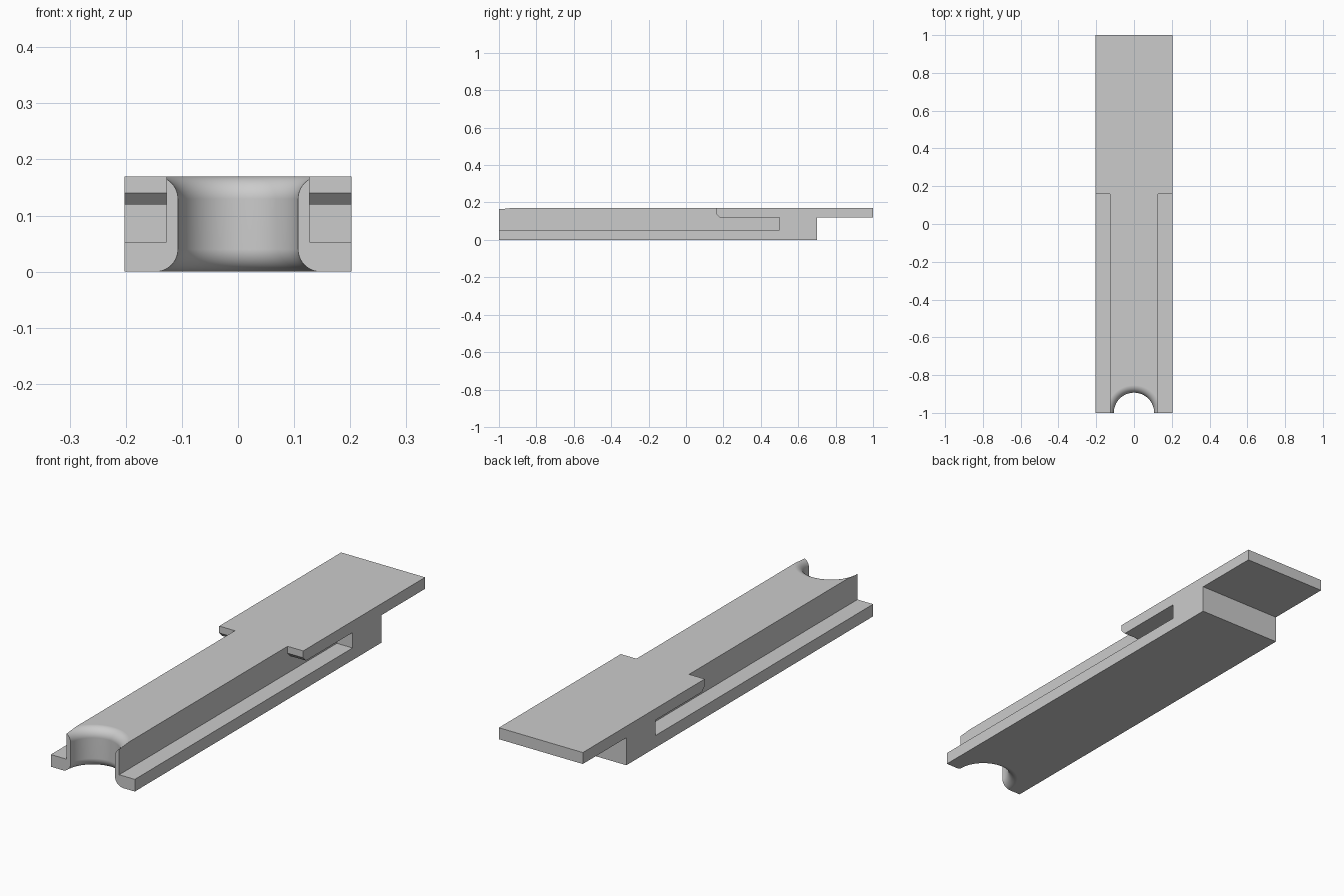
import bpy, bmesh, math
from mathutils import Vector, Matrix

cube = bpy.data.objects.get("Cube")
if cube:
    bpy.data.objects.remove(cube, do_unlink=True)

HALF_W, WEB, TOP = 0.2025, 0.127, 0.17
FLANGE, LIP = 0.053, 0.12


def make_object(name, bm):
    bmesh.ops.recalc_face_normals(bm, faces=bm.faces[:])
    mesh = bpy.data.meshes.new(name)
    bm.to_mesh(mesh)
    bm.free()
    obj = bpy.data.objects.new(name, mesh)
    bpy.context.collection.objects.link(obj)
    return obj


def prism(name, profile, x0, x1):
    """Extrude a (y, z) side profile from x0 to x1."""
    bm = bmesh.new()
    face = bm.faces.new([bm.verts.new((x0, y, z)) for y, z in profile])
    out = bmesh.ops.extrude_face_region(bm, geom=[face])
    verts = [v for v in out["geom"] if isinstance(v, bmesh.types.BMVert)]
    bmesh.ops.translate(bm, verts=verts, vec=(x1 - x0, 0, 0))
    return make_object(name, bm)


def lathe(name, profile, center, steps):
    """Revolve a closed-to-axis (r, z) profile about a vertical axis."""
    bm = bmesh.new()
    verts = [bm.verts.new((r, 0, z)) for r, z in profile]
    edges = [bm.edges.new(pair) for pair in zip(verts, verts[1:])]
    bmesh.ops.spin(bm, geom=verts + edges, cent=(0, 0, 0), axis=(0, 0, 1),
                   angle=math.tau, steps=steps)
    bmesh.ops.remove_doubles(bm, verts=bm.verts[:], dist=1e-5)
    bmesh.ops.translate(bm, verts=bm.verts[:], vec=center)
    return make_object(name, bm)


# Solid bar with the thin tongue at the back
bar = prism("slide_bar", [(-1, 0), (0.7, 0), (0.7, LIP), (1, LIP), (1, TOP), (-1, TOP)],
            -HALF_W, HALF_W)

# Side channels, running under the chamfered lips
channel = [(-1.1, FLANGE), (0.5, FLANGE), (0.5, LIP), (0.18, LIP),
           (0.16, LIP + 0.02), (0.16, 0.3), (-1.1, 0.3)]
cutters = [prism("channel_cutter", channel, s * WEB, s * 0.3) for s in (-1, 1)]

# Round front notch with rolled top and bottom rims
R, F, N = 0.107, 0.04, 10
rim = [(R + F * (1 - math.cos(a)), F * (1 - math.sin(a)))
       for a in [math.pi / 2 * (1 - i / N) for i in range(N + 1)]]
notch = [(0, -0.05), (R + F, -0.05)] + rim
notch += [(r, TOP - z) for r, z in reversed(rim)] + [(R + F, 0.25), (0, 0.25)]
cutters.append(lathe("notch_cutter", notch, (0, -1, 0), 64))

for cutter in cutters:
    cutter.hide_render = True
    mod = bar.modifiers.new("cut", "BOOLEAN")
    mod.operation, mod.solver, mod.object = "DIFFERENCE", "EXACT", cutter

# Bake the cuts and discard the cutters
bpy.context.view_layer.update()
baked = bpy.data.meshes.new_from_object(bar.evaluated_get(bpy.context.evaluated_depsgraph_get()))
bar.modifiers.clear()
bar.data = baked
for cutter in cutters:
    bpy.data.objects.remove(cutter, do_unlink=True)

# Plain grey finish
grey = bpy.data.materials.new("plain_grey")
grey.use_nodes = True
colour = (0.6, 0.6, 0.6, 1)
grey.diffuse_color = colour
grey.node_tree.nodes["Principled BSDF"].inputs["Base Color"].default_value = colour
bar.data.materials.clear()
bar.data.materials.append(grey)

# Smooth notch, crisp flat faces
bpy.ops.object.select_all(action="DESELECT")
bar.select_set(True)
bpy.context.view_layer.objects.active = bar
bpy.ops.object.shade_smooth_by_angle(angle=math.radians(30))
weighted = bar.modifiers.new("flat_normals", "WEIGHTED_NORMAL")
weighted.keep_sharp = True
